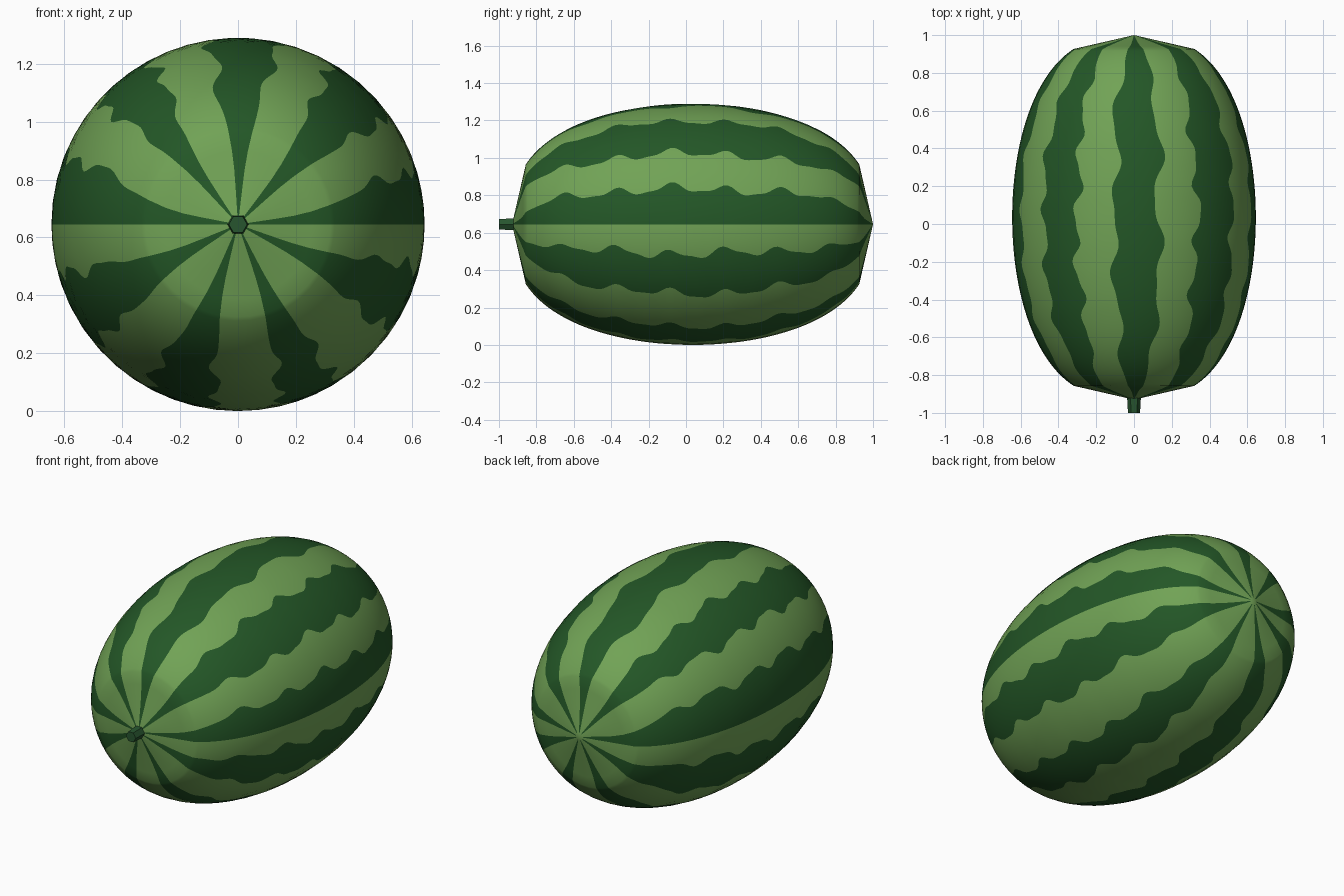
import bpy
import bmesh
from math import sin, cos, pi, radians, tau

if "Cube" in bpy.data.objects:
    bpy.data.objects.remove(bpy.data.objects["Cube"])

RADIUS, HALF, MID_Y = 0.645, 0.965, 0.035


def material(name, colour):
    m = bpy.data.materials.new(name)
    m.use_nodes = True
    m.diffuse_color = (*colour, 1)
    bsdf = m.node_tree.nodes["Principled BSDF"]
    bsdf.inputs["Base Color"].default_value = (*colour, 1)
    bsdf.inputs["Roughness"].default_value = 0.7
    return m


light_rind = material("light green rind", (0.165, 0.365, 0.092))
dark_rind = material("dark green stripe", (0.017, 0.095, 0.020))
stem_green = material("stem green", (0.020, 0.090, 0.028))


def smoothstep(a, b, v):
    t = min(max((v - a) / (b - a), 0), 1)
    return t * t * (3 - 2 * t)


# Dark stripes as (start, end) degrees around the long axis
STRIPES = [(0, 17), (36, 59), (78, 99), (118, 138), (158, 180),
           (196, 220), (241, 262), (284, 302), (325, 346)]


def edge_angle(stripe, side, y, r):
    """Angle of a wavy stripe edge, narrowing towards the tips."""
    start, end = STRIPES[stripe]
    base = (start, end)[side]
    if base in (0, 180):
        return radians(base)
    middle = (start + end) / 2
    if start == 0:
        middle = start
    elif end == 180:
        middle = end
    width = 0.5 + 0.5 * smoothstep(0.15, 0.55, r)
    period = 0.445 if stripe == 2 else 0.29
    sign = -1 if 2 <= stripe <= 6 else 1
    phase = tau * (y + 0.08) / period
    wave = cos(phase) + 0.35 * sin(phase * 2 + stripe + side) \
        + 0.4 * sin(y * 9 + stripe * 2 + side * 2)
    wave *= 2.1 * sign * smoothstep(0.33, 0.52, r)
    return radians(middle + (base - middle) * width + wave)


# Profile of the rind: blunt cone at each tip, full belly between
first = pi / 8
ROWS = 96
belly = []
for i in range(ROWS + 1):
    a = first + (pi - 2 * first) * i / ROWS
    belly.append((MID_Y - HALF * cos(a), RADIUS * sin(a) ** 0.73))
tip_steps = (0.07, 0.2, 0.4, 0.6, 0.8)


def tip_ring(t, end, ring):
    return (end + (ring[0] - end) * t, ring[1] * t)


front_y, back_y = MID_Y - HALF, MID_Y + HALF
profile = [tip_ring(t, front_y, belly[0]) for t in tip_steps]
profile += belly
profile += [tip_ring(t, back_y, belly[-1]) for t in reversed(tip_steps)]

# Rind: columns of faces follow the stripe edges
SUB = 3
bm = bmesh.new()
rings = []
for y, r in profile:
    edges = [edge_angle(s, k, y, r) for s in range(len(STRIPES)) for k in (0, 1)]
    edges.append(edges[0] + tau)
    ring = []
    for e0, e1 in zip(edges, edges[1:]):
        for j in range(SUB):
            a = e0 + (e1 - e0) * j / SUB
            ring.append(bm.verts.new((r * cos(a), y, RADIUS + r * sin(a))))
    rings.append(ring)

count = len(rings[0])
for lower, upper in zip(rings, rings[1:]):
    for c in range(count):
        d = (c + 1) % count
        face = bm.faces.new((lower[c], upper[c], upper[d], lower[d]))
        face.material_index = 1 if (c // SUB) % 2 == 0 else 0
for ring, y in ((rings[0], front_y), (rings[-1], back_y)):
    tip = bm.verts.new((0, y, RADIUS))
    for c in range(count):
        bm.faces.new((ring[c], ring[(c + 1) % count], tip))
bmesh.ops.recalc_face_normals(bm, faces=bm.faces)
for face in bm.faces:
    face.smooth = True
mesh = bpy.data.meshes.new("rind")
bm.to_mesh(mesh)
bm.free()
mesh.materials.append(light_rind)
mesh.materials.append(dark_rind)
rind = bpy.data.objects.new("rind", mesh)
bpy.context.collection.objects.link(rind)

# Stem: short six-sided stub on the front tip
bm = bmesh.new()
sections = []
for y, r in ((-0.91, 0.037), (-1.0, 0.032)):
    sections.append([bm.verts.new((r * cos(k * tau / 6), y, RADIUS + r * sin(k * tau / 6)))
                     for k in range(6)])
for k in range(6):
    n = (k + 1) % 6
    bm.faces.new((sections[0][k], sections[0][n], sections[1][n], sections[1][k]))
for section in sections:
    bm.faces.new(section)
bmesh.ops.recalc_face_normals(bm, faces=bm.faces)
mesh = bpy.data.meshes.new("stem")
bm.to_mesh(mesh)
bm.free()
mesh.materials.append(stem_green)
stem = bpy.data.objects.new("stem", mesh)
bpy.context.collection.objects.link(stem)
